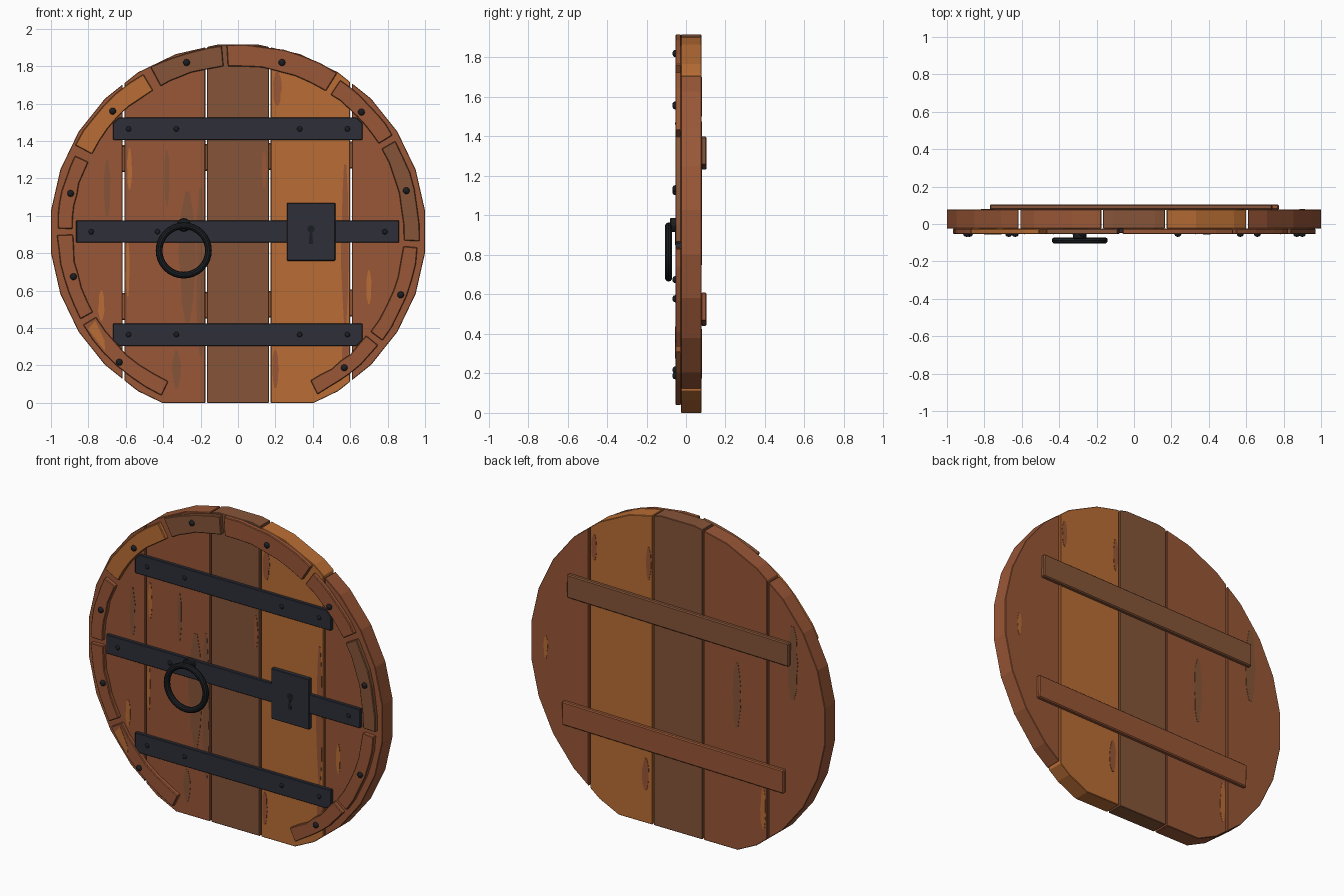
import bpy, bmesh, math, random
from mathutils import Vector, Matrix

random.seed(4)
cube = bpy.data.objects.get("Cube")
if cube:
    bpy.data.objects.remove(cube, do_unlink=True)


def material(name, rgb):
    m = bpy.data.materials.new(name)
    m.use_nodes = True
    m.diffuse_color = (*rgb, 1)
    bsdf = next(n for n in m.node_tree.nodes if n.type == 'BSDF_PRINCIPLED')
    bsdf.inputs["Base Color"].default_value = (*rgb, 1)
    return m


RED = material("red_brown_wood", (0.32, 0.095, 0.038))
ORANGE = material("orange_wood", (0.49, 0.155, 0.035))
DULL = material("dull_brown_wood", (0.24, 0.09, 0.04))
IRON = material("iron", (0.026, 0.028, 0.04))
BLACK = material("black_iron", (0.011, 0.013, 0.016))

CZ = 0.915  # height of the door's centre


def finish(name, bm, mat, bevel=0, smooth=False):
    bmesh.ops.recalc_face_normals(bm, faces=bm.faces)
    me = bpy.data.meshes.new(name)
    bm.to_mesh(me)
    bm.free()
    me.materials.append(mat)
    ob = bpy.data.objects.new(name, me)
    bpy.context.collection.objects.link(ob)
    if bevel:
        mod = ob.modifiers.new("bevel", 'BEVEL')
        mod.width, mod.segments = bevel, 1
        mod.limit_method, mod.angle_limit = 'ANGLE', math.radians(40)
    if smooth:
        for p in me.polygons:
            p.use_smooth = True
    return ob


def prism_mesh(points, y0, y1):
    """Extrude an outline in x, z from y0 to y1."""
    bm = bmesh.new()
    face = bm.faces.new([bm.verts.new((x, y0, z)) for x, z in points])
    new = bmesh.ops.extrude_face_region(bm, geom=[face])["geom"]
    bmesh.ops.translate(bm, vec=(0, y1 - y0, 0),
                        verts=[v for v in new if isinstance(v, bmesh.types.BMVert)])
    return bm


def prism(name, points, y0, y1, mat, bevel=0):
    return finish(name, prism_mesh(points, y0, y1), mat, bevel)


def box_outline(x0, x1, z0, z1):
    return [(x0, z0), (x1, z0), (x1, z1), (x0, z1)]


def polar(r, deg):
    a = math.radians(deg)
    return (r * math.cos(a), CZ + r * math.sin(a))


def cut(bm, co, no):
    """Remove everything on the normal side and cap the opening."""
    res = bmesh.ops.bisect_plane(bm, geom=bm.verts[:] + bm.edges[:] + bm.faces[:],
                                 plane_co=co, plane_no=no, clear_outer=True)
    edges = [e for e in res["geom_cut"] if isinstance(e, bmesh.types.BMEdge)]
    bmesh.ops.holes_fill(bm, edges=edges, sides=0)


# Planks: vertical slices of a round outline with a flat bottom
FRONT, BACK = -0.025, 0.078
SIDES = 28
outline = [polar(1.0 / math.cos(math.pi / SIDES), (k + 0.5) * 360 / SIDES)
           for k in range(SIDES)]
edges_x = [-1.1, -0.612, -0.17, 0.17, 0.604, 1.1]
for i, mat in enumerate([RED, RED, DULL, ORANGE, RED]):
    bm = prism_mesh(outline, FRONT, BACK)
    cut(bm, (0, 0, 0), (0, 0, -1))
    cut(bm, (edges_x[i] + 0.005, 0, 0), (-1, 0, 0))
    cut(bm, (edges_x[i + 1] - 0.005, 0, 0), (1, 0, 0))
    finish(f"plank_{i + 1}", bm, mat, 0.003)


# Wood grain: thin ragged plates on the planks
def streak(x, z, w, h, mat, front=True):
    n = 7
    left, right = [], []
    for k in range(n):
        t = k / (n - 1)
        half = w / 2 * (0.3 + 0.7 * math.sin(math.pi * t) ** 0.5)
        zz = z + h * (t - 0.5)
        left.append((x - half * random.uniform(0.7, 1), zz))
        right.append((x + half * random.uniform(0.7, 1), zz))
    y = (FRONT - 0.002, FRONT + 0.001) if front else (BACK - 0.001, BACK + 0.002)
    prism("grain_streak", left + right[::-1], *y, mat)


for x, z, w, h, mat in [
        (-0.27, 0.78, 0.1, 0.7, DULL), (-0.2, 0.7, 0.05, 0.9, DULL),
        (-0.38, 1.2, 0.03, 0.3, DULL), (-0.59, 0.72, 0.025, 0.3, ORANGE),
        (-0.58, 1.25, 0.03, 0.22, ORANGE), (-0.33, 0.18, 0.05, 0.2, DULL),
        (-0.7, 1.15, 0.04, 0.3, DULL), (-0.73, 0.52, 0.04, 0.16, ORANGE),
        (0.572, 0.85, 0.045, 0.85, RED), (0.2, 0.18, 0.04, 0.2, RED),
        (0.21, 1.68, 0.05, 0.18, RED), (0.575, 0.25, 0.04, 0.2, RED),
        (0.14, 1.25, 0.03, 0.2, RED), (0.7, 0.62, 0.03, 0.18, ORANGE)]:
    streak(x, z, w, h, mat)
for x, z, w, h, mat in [
        (-0.78, 1.25, 0.08, 0.45, DULL), (-0.4, 0.95, 0.06, 0.4, DULL),
        (-0.58, 0.3, 0.04, 0.25, ORANGE), (0.57, 1.6, 0.04, 0.16, RED),
        (0.22, 0.3, 0.05, 0.2, RED), (0.2, 1.6, 0.04, 0.2, RED),
        (0.9, 0.9, 0.03, 0.14, ORANGE)]:
    streak(x, z, w, h, mat, False)

# Rim: curved boards around the front
rim = [(58, 93.5, 1.0, RED), (95, 118, 0.995, DULL), (121, 152, 0.985, ORANGE),
       (155, 179, 0.965, RED), (181, 209, 0.965, RED), (211, 245, 0.965, RED),
       (296, 321, 0.965, RED), (323, 355, 0.965, RED), (357, 390, 0.97, DULL),
       (392, 416, 0.975, RED)]
for a0, a1, r, mat in rim:
    steps = [a0 + (a1 - a0) * k / 6 for k in range(7)]
    outer = [polar(r + random.uniform(-0.004, 0.004), a) for a in steps]
    inner = [polar(0.885 + random.uniform(-0.004, 0.004), a) for a in steps]
    prism("rim_board", outer + inner[::-1], -0.054, FRONT, mat, 0.004)

# Worn patch on the lower rim
prism("rim_worn_patch", [polar(0.955, 213), polar(0.955, 222), polar(0.92, 219),
                         polar(0.9, 212)], -0.056, -0.052, ORANGE)

# Battens on the back, slightly tilted
for name, x, z, mat in [("upper_batten", -0.015, 1.315, DULL),
                        ("lower_batten", 0.02, 0.525, RED)]:
    ob = prism(name, box_outline(-0.755, 0.755, -0.072, 0.072),
               BACK - 0.002, 0.104, mat, 0.006)
    ob.location = (x, 0, z)
    ob.rotation_euler.y = math.radians(-0.9)

# Iron straps with clipped outer corners
C = 0.03
prism("upper_strap", [(-0.668, 1.405), (0.665, 1.405), (0.665, 1.525 - C),
                      (0.665 - C, 1.525), (-0.668 + C, 1.525), (-0.668, 1.525 - C)],
      -0.048, FRONT, IRON, 0.003)
prism("lower_strap", [(-0.668 + C, 0.305), (0.665 - C, 0.305), (0.665, 0.305 + C),
                      (0.665, 0.425), (-0.668, 0.425), (-0.668, 0.305 + C)],
      -0.048, FRONT, IRON, 0.003)
prism("middle_strap", box_outline(-0.865, 0.862, 0.858, 0.975), -0.048, FRONT, IRON, 0.003)

# Lock plate and keyhole
prism("lock_plate", box_outline(0.262, 0.52, 0.76, 1.07), -0.054, FRONT, IRON, 0.003)
hole = [(0.39 + 0.02 * math.cos(a), 0.93 + 0.02 * math.sin(a))
        for a in [math.tau * k / 10 for k in range(10)]]
prism("keyhole_top", hole, -0.0555, -0.05, BLACK)
prism("keyhole_slot", [(0.378, 0.85), (0.402, 0.85), (0.396, 0.92), (0.384, 0.92)],
      -0.0555, -0.05, BLACK)


# Rivets: flattened domes
def rivet(x, z, y, r, depth, mat):
    bm = bmesh.new()
    bmesh.ops.create_uvsphere(bm, u_segments=12, v_segments=8, radius=1)
    bmesh.ops.transform(bm, verts=bm.verts, matrix=Matrix.Translation((x, y, z))
                        @ Matrix.Diagonal((r, depth, r, 1)))
    finish("rivet", bm, mat, smooth=True)


for x, z in [(-0.275, 1.82), (0.235, 1.82), (-0.67, 1.56), (0.66, 1.555),
             (-0.895, 1.12), (0.9, 1.135), (-0.88, 0.675), (0.87, 0.578),
             (-0.635, 0.217), (0.568, 0.188)]:
    rivet(x, z, -0.055, 0.018, 0.014, BLACK)
for x in (-0.585, -0.33, 0.33, 0.585):
    for z in (1.465, 0.365):
        rivet(x, z, -0.048, 0.014, 0.007, BLACK)
for x in (-0.785, -0.43, 0.785):
    rivet(x, 0.915, -0.048, 0.014, 0.007, BLACK)

# Ring handle and the boss that holds it
bpy.ops.mesh.primitive_torus_add(location=(-0.29, -0.088, 0.815),
                                 rotation=(math.pi / 2, 0, 0), major_radius=0.132,
                                 minor_radius=0.018, major_segments=32, minor_segments=10)
ring = bpy.context.object
ring.name = "ring_handle"
ring.data.materials.append(BLACK)
bpy.ops.object.shade_smooth_by_angle()
boss = [(-0.29 + 0.036 * math.cos(a), 0.952 + 0.036 * math.sin(a))
        for a in [math.tau * k / 16 for k in range(16)]]
prism("ring_boss", boss, -0.08, -0.045, BLACK, 0.005)
